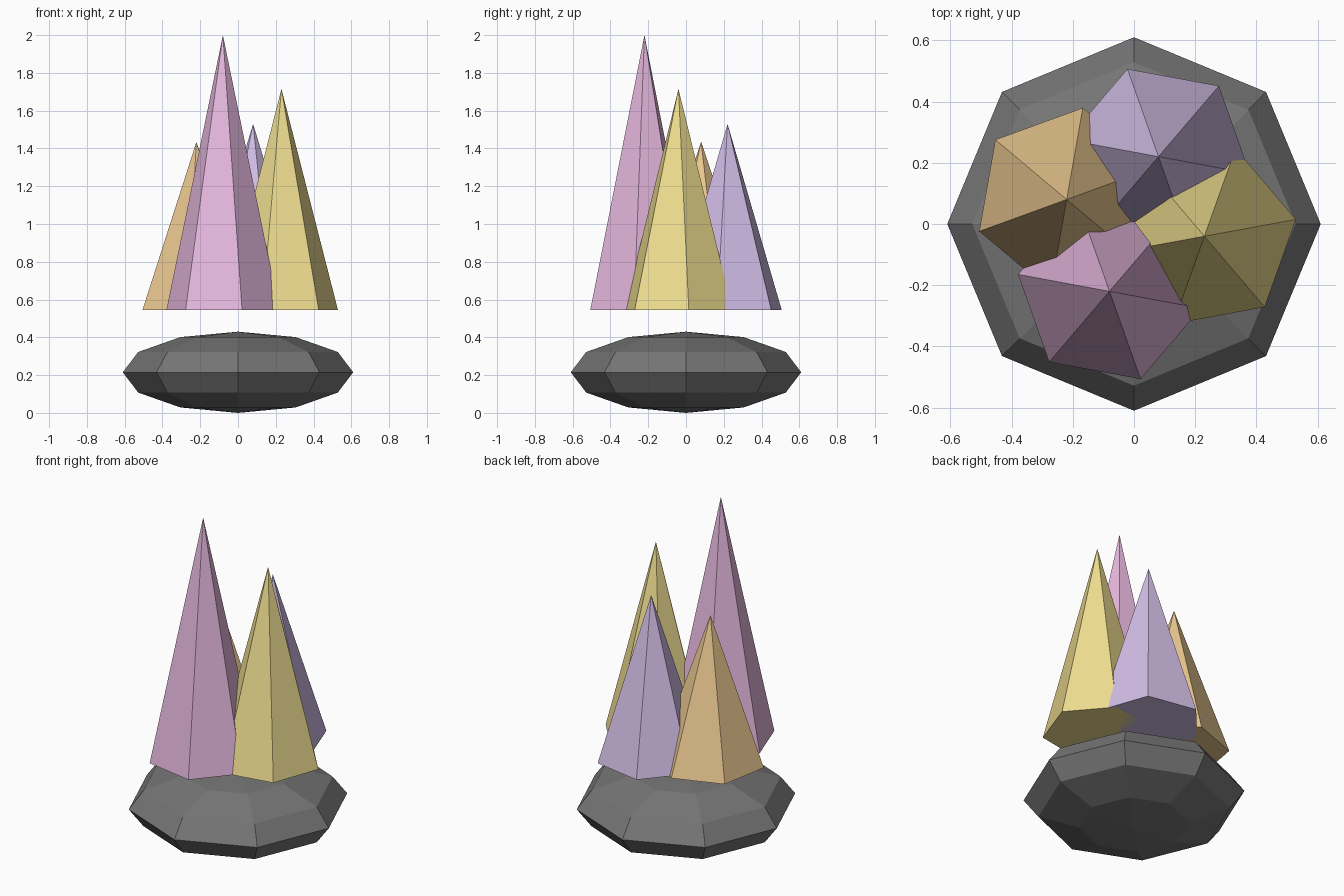
import bpy
from math import radians

if "Cube" in bpy.data.objects:
    bpy.data.objects.remove(bpy.data.objects["Cube"])


def paint(obj, name, color):
    mat = bpy.data.materials.new(name)
    mat.diffuse_color = (*color, 1)
    mat.use_nodes = True
    mat.node_tree.nodes["Principled BSDF"].inputs["Base Color"].default_value = mat.diffuse_color
    obj.data.materials.append(mat)


def crystal(name, x, y, top, angle, color):
    # Six-sided spike; angle is the direction of one base corner from +x
    base = 0.545
    bpy.ops.mesh.primitive_cone_add(
        vertices=6, radius1=0.304, radius2=0, depth=top - base,
        location=(x, y, (top + base) / 2), rotation=(0, 0, radians(angle - 90)))
    obj = bpy.context.object
    obj.name = name
    paint(obj, name + "_color", color)


# Flattened faceted rock
bpy.ops.mesh.primitive_uv_sphere_add(segments=8, ring_count=6, radius=0.61,
                                     location=(0, 0, 0.215))
rock = bpy.context.object
rock.name = "rock_base"
rock.scale.z = 0.215 / 0.61
paint(rock, "rock_color", (0.18, 0.18, 0.18))

# Cluster of four spikes floating just above the rock
crystal("pink_crystal", -0.08, -0.22, 2.0, 49.5, (0.79, 0.48, 0.73))
crystal("yellow_crystal", 0.23, -0.04, 1.715, 10.4, (0.87, 0.73, 0.28))
crystal("purple_crystal", 0.08, 0.22, 1.53, 49.5, (0.64, 0.51, 0.79))
crystal("orange_crystal", -0.22, 0.08, 1.435, 20, (0.83, 0.58, 0.28))
